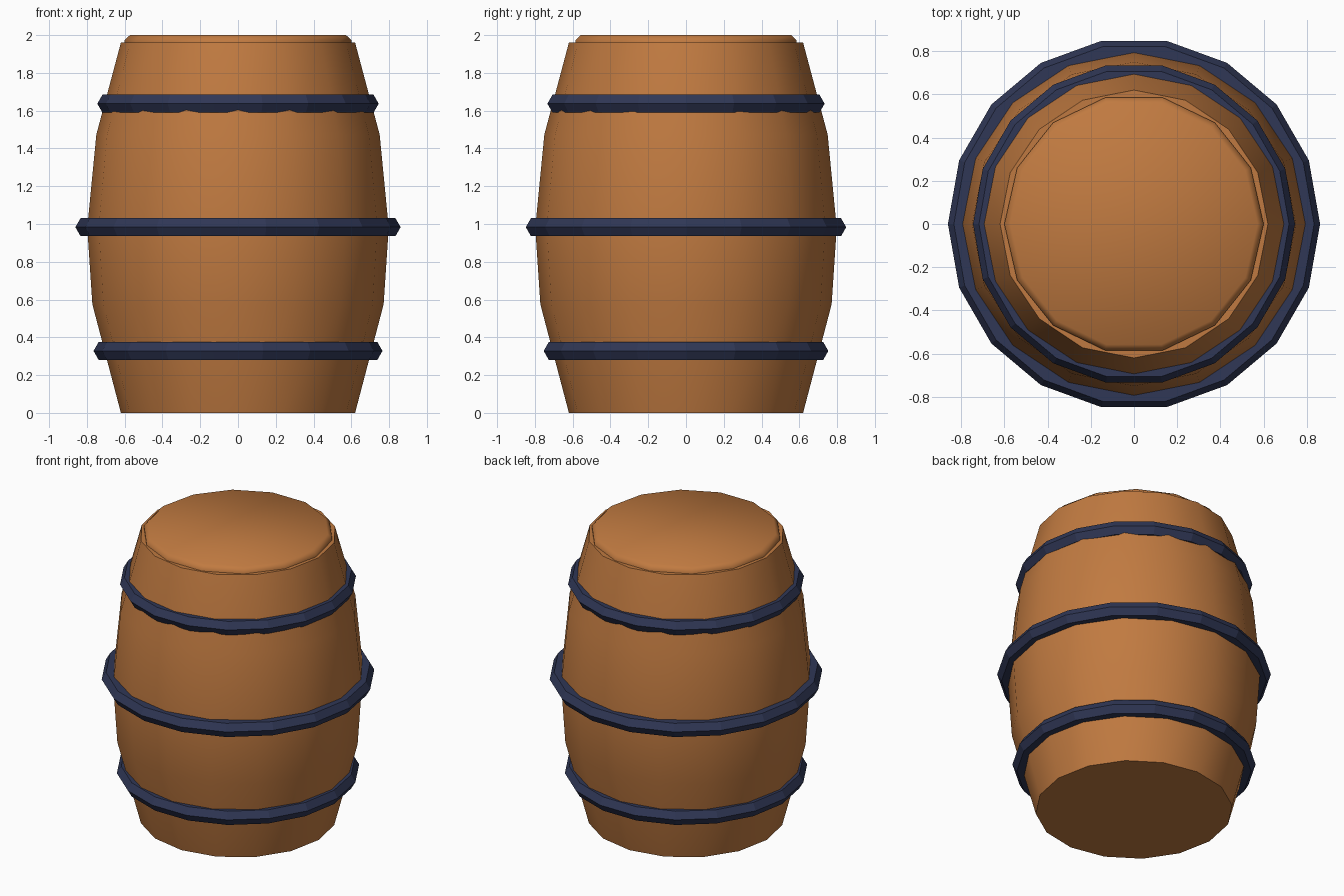
import bpy, math

if "Cube" in bpy.data.objects:
    bpy.data.objects.remove(bpy.data.objects["Cube"])

def material(name, rgb):
    m = bpy.data.materials.new(name)
    m.diffuse_color = (*rgb, 1)
    m.use_nodes = True
    m.node_tree.nodes["Principled BSDF"].inputs["Base Color"].default_value = m.diffuse_color
    return m

wood = material("warm_wood", (0.53, 0.195, 0.052))
iron = material("dark_blue_iron", (0.029, 0.038, 0.092))

def lathe(name, profile, sides, mat, ring=False):
    """Revolve (radius, z) points; capped solid, or closed ring."""
    n = len(profile)
    verts = [(r * math.cos(2 * math.pi * i / sides), r * math.sin(2 * math.pi * i / sides), z)
             for r, z in profile for i in range(sides)]
    faces = []
    for k in range(n if ring else n - 1):
        a, b = k * sides, ((k + 1) % n) * sides
        for i in range(sides):
            j = (i + 1) % sides
            faces.append((a + i, a + j, b + j, b + i))
    if not ring:
        faces.append(tuple(reversed(range(sides))))
        faces.append(tuple((n - 1) * sides + i for i in range(sides)))
    me = bpy.data.meshes.new(name)
    me.from_pydata(verts, [], faces)
    me.materials.append(mat)
    ob = bpy.data.objects.new(name, me)
    bpy.context.collection.objects.link(ob)
    return ob

def smooth(ob, angle):
    bpy.ops.object.select_all(action='DESELECT')
    ob.select_set(True)
    bpy.context.view_layer.objects.active = ob
    bpy.ops.object.shade_smooth_by_angle(angle=math.radians(angle))

# Bulging barrel body
body = lathe("barrel_body", [(0.62, 0), (0.771, 0.575), (0.798, 0.98), (0.75, 1.473), (0.62, 1.96)], 16, wood)
smooth(body, 40)

# Lid with a bevelled rim
lid = lathe("barrel_lid", [(0.6, 1.95), (0.6, 1.974), (0.572, 2.0)], 14, wood)
smooth(lid, 60)

# Hoops with a six-sided section
for name, radius, z in (("lower_hoop", 0.71, 0.328), ("middle_hoop", 0.806, 0.983), ("upper_hoop", 0.69, 1.637)):
    section = [(radius + 0.055 * math.cos(math.radians(a)), z + 0.055 * math.sin(math.radians(a)))
               for a in range(0, 360, 60)]
    lathe(name, section, 18, iron, ring=True)
